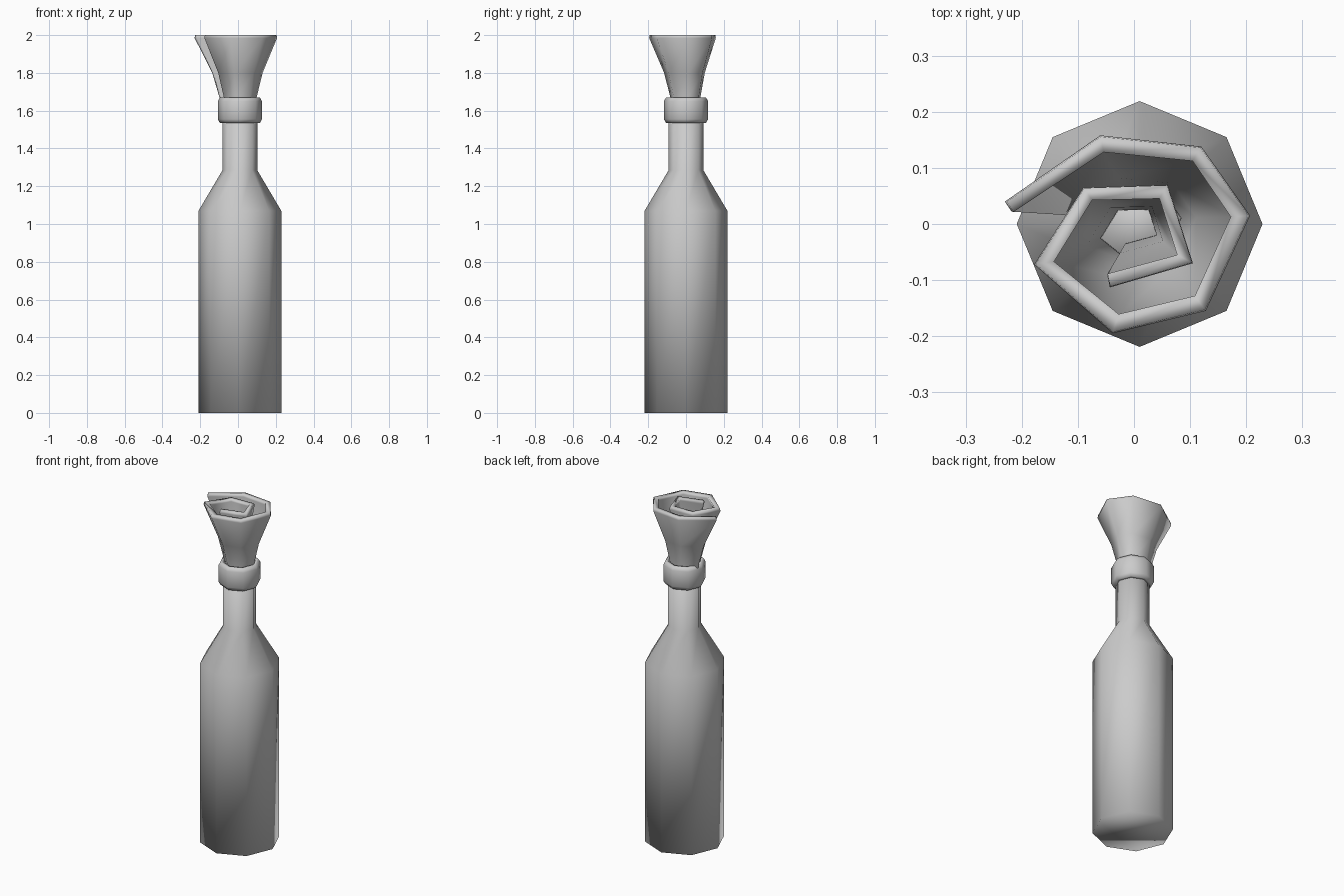
import bpy, math

if "Cube" in bpy.data.objects:
    bpy.data.objects.remove(bpy.data.objects["Cube"])

CX = 0.01  # bottle axis


def make(name, verts, faces):
    me = bpy.data.meshes.new(name)
    me.from_pydata(verts, [], faces)
    me.update()
    ob = bpy.data.objects.new(name, me)
    bpy.context.collection.objects.link(ob)
    for p in me.polygons:
        p.use_smooth = True
    return ob


def lathe(name, profile, closed=False, n=8):
    """Revolve (radius, z) points; caps both ends unless the profile is a loop."""
    verts = [(CX + r * math.cos(2 * math.pi * i / n), r * math.sin(2 * math.pi * i / n), z)
             for r, z in profile for i in range(n)]
    m = len(profile)
    faces = []
    for k in range(m if closed else m - 1):
        a, b = k * n, ((k + 1) % m) * n
        faces += [(a + i, a + (i + 1) % n, b + (i + 1) % n, b + i) for i in range(n)]
    if not closed:
        faces += [tuple(reversed(range(n))), tuple(range((m - 1) * n, m * n))]
    return make(name, verts, faces)


# Eight-sided bottle with shoulder and neck
lathe("bottle", [(0.219, 0), (0.219, 1.07), (0.092, 1.285), (0.092, 1.65)])

# Rounded lip ring around the neck
lathe("neck_ring", [(0.09, 1.535), (0.106, 1.535), (0.117, 1.555), (0.117, 1.65),
                    (0.106, 1.67), (0.09, 1.67)], closed=True)

# Rolled cloth: spiral rim, outer and inner edge
outer = [(-0.23, 0.04), (-0.06, 0.158), (0.12, 0.138), (0.207, 0.015), (0.128, -0.155),
         (-0.038, -0.195), (-0.178, -0.072), (-0.09, 0.065), (0.06, 0.07),
         (0.105, -0.07), (-0.043, -0.113)]
inner = [(-0.218, 0.022), (-0.055, 0.130), (0.106, 0.114), (0.175, 0.013), (0.110, -0.130),
         (-0.028, -0.163), (-0.145, -0.068), (-0.076, 0.043), (0.046, 0.046),
         (0.078, -0.056), (-0.048, -0.090)]
loop = outer + inner[::-1]
# (z, scale, y shift) down the flare into the neck
layers = [(1.60, 0.43, 0.005), (1.67, 0.45, 0.005), (1.80, 0.61, 0.003),
          (1.985, 1.0, 0), (2.0, 0.985, 0)]
L, N = len(loop), len(outer)
verts = [(x * s + 0.01 * (1 - s), y * s + dy, z) for z, s, dy in layers for x, y in loop]
faces = []
for k in range(len(layers) - 1):
    a, b = k * L, (k + 1) * L
    faces += [(a + (i + 1) % L, a + i, b + i, b + (i + 1) % L) for i in range(L)]
# rim and bottom strips between the two edges
t = (len(layers) - 1) * L
for i in range(N - 1):
    strip = (i, i + 1, L - 2 - i, L - 1 - i)
    faces.append(tuple(t + v for v in reversed(strip)))
    faces.append(strip)
fixed = []
for f in faces:
    fixed.append(tuple(f))
n_side = (len(layers) - 1) * L
rag = make("cloth_rag", verts, fixed)

# Consistent outward normals
import bmesh
for ob in bpy.context.collection.objects:
    bm = bmesh.new()
    bm.from_mesh(ob.data)
    bmesh.ops.recalc_face_normals(bm, faces=bm.faces)
    bm.to_mesh(ob.data)
    bm.free()
